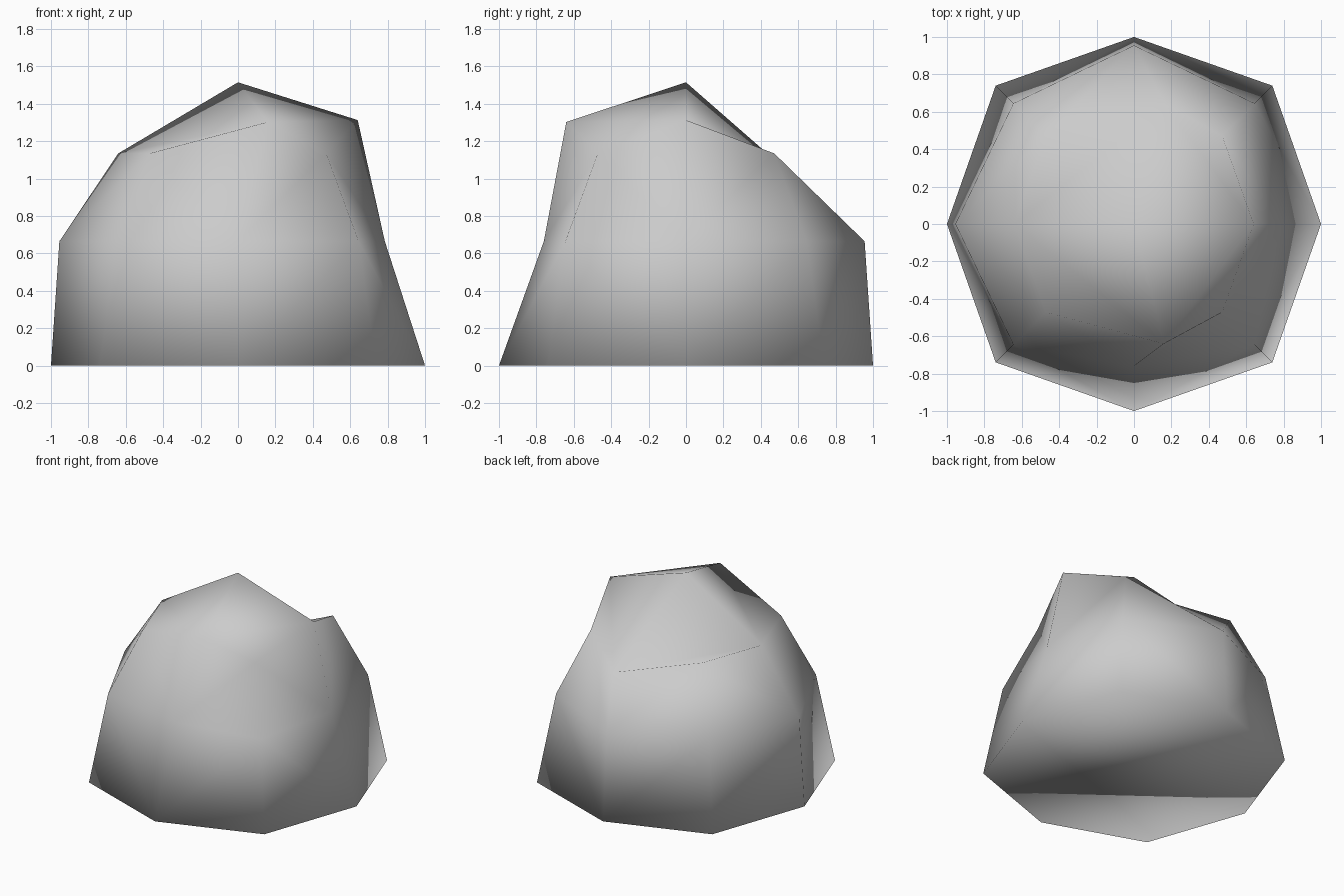
import bpy
import bmesh
from math import cos, sin, pi
from mathutils import Vector

cube = bpy.data.objects.get("Cube")
if cube:
    bpy.data.objects.remove(cube, do_unlink=True)

# Stone material
stone = bpy.data.materials.new("stone_grey")
stone.use_nodes = True
grey = (0.6, 0.6, 0.6, 1.0)
stone.diffuse_color = grey
bsdf = next(n for n in stone.node_tree.nodes if n.type == 'BSDF_PRINCIPLED')
bsdf.inputs["Base Color"].default_value = grey
bsdf.inputs["Roughness"].default_value = 0.9

SIDES = 8
RIGHT, BACK, FRONT = 0, 2, 6
bm = bmesh.new()


def ring(axis_radius, corner_radius, z):
    """Eight points, alternating axis and corner radius."""
    points = []
    for k in range(SIDES):
        r = corner_radius if k % 2 else axis_radius
        a = k * 2 * pi / SIDES
        points.append(bm.verts.new((r * cos(a), r * sin(a), z)))
    return points


# Regular dome rings
base = ring(1.0, 1.046, 0)
middle = ring(0.955, 0.912, 0.665)
upper = ring(0.64, 0.667, 1.135)
peak = bm.verts.new((0, 0, 1.515))

# Dents and bulges that make the boulder irregular
for vert, shift in (
    (middle[RIGHT], (-0.17, 0, 0)),
    (middle[FRONT], (0, 0.195, 0)),
    (upper[RIGHT], (0, 0, 0.178)),
    (upper[FRONT], (0.16, 0, 0.168)),
    (upper[BACK], (0.165, 0, -0.18)),
):
    vert.co += Vector(shift)

# Side bands, each quad split from its corner down to the axis point
for low, high in ((base, middle), (middle, upper)):
    for k in range(SIDES):
        n = (k + 1) % SIDES
        a, b, c, d = low[k], low[n], high[n], high[k]
        if k % 2:
            bm.faces.new((a, b, d))
            bm.faces.new((b, c, d))
        else:
            bm.faces.new((a, b, c))
            bm.faces.new((a, c, d))

# Crown: four panels round the peak, each split between its axis points
for k in range(0, SIDES, 2):
    n = (k + 2) % SIDES
    bm.faces.new((upper[k], upper[k + 1], upper[n]))
    bm.faces.new((upper[k], upper[n], peak))

# Flat underside
bm.faces.new(list(reversed(base)))

for face in bm.faces:
    face.smooth = True

mesh = bpy.data.meshes.new("boulder")
bm.to_mesh(mesh)
bm.free()
mesh.materials.append(stone)
boulder = bpy.data.objects.new("boulder", mesh)
bpy.context.collection.objects.link(boulder)
